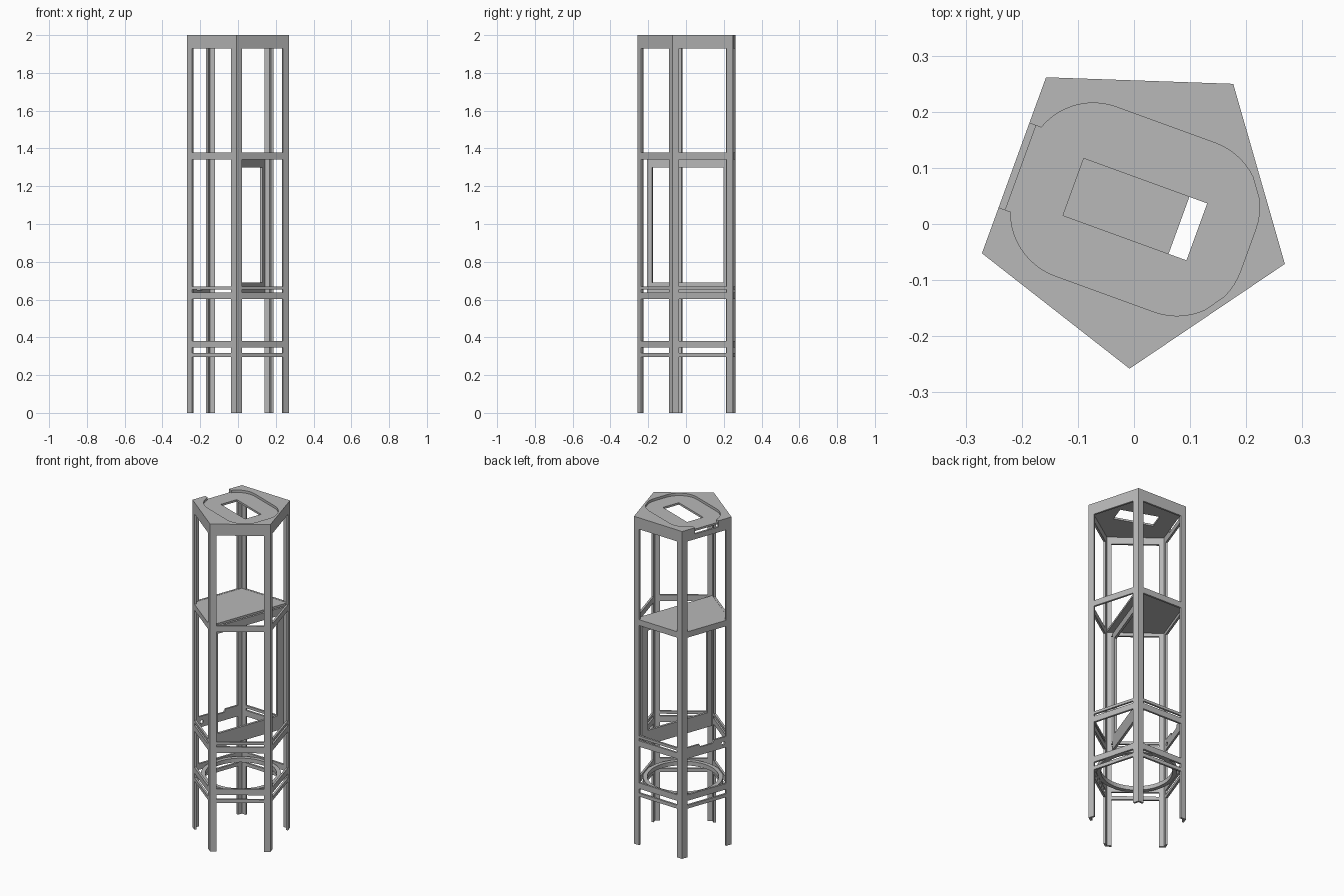
import bpy, bmesh
from math import cos, sin, pi, radians
from mathutils import Vector, Matrix

cube = bpy.data.objects.get("Cube")
if cube:
    bpy.data.objects.remove(cube)

metal = bpy.data.materials.new("grey_metal")
metal.use_nodes = True
GREY = (0.48, 0.48, 0.48, 1)
metal.diffuse_color = GREY
metal.node_tree.nodes["Principled BSDF"].inputs["Base Color"].default_value = GREY

UP = Vector((0, 0, 1))
MID = Vector((0.002, 0.026, 0))
RADIUS, WALL, FLANGE = 0.284, 0.012, 0.036
INNER = 1 - WALL / (RADIUS * cos(pi / 5))     # inner / outer pentagon
corner = [MID + RADIUS * Vector((cos(a), sin(a), 0))
          for a in (radians(-92 + 72 * k) for k in range(5))]
inner = [MID + (p - MID) * INNER for p in corner]
SIDE = (corner[1] - corner[0]).length


def prism(name, pts, lo, hi, frame=Matrix()):
    """Extrude a 2D outline from lo to hi along the frame's third axis."""
    bm = bmesh.new()
    base = bm.faces.new([bm.verts.new((p[0], p[1], lo)) for p in pts])
    top = bmesh.ops.extrude_face_region(bm, geom=[base])["geom"]
    bmesh.ops.translate(bm, vec=(0, 0, hi - lo),
                        verts=[v for v in top if isinstance(v, bmesh.types.BMVert)])
    bm.transform(frame)
    bmesh.ops.recalc_face_normals(bm, faces=bm.faces)
    mesh = bpy.data.meshes.new(name)
    bm.to_mesh(mesh)
    bm.free()
    mesh.materials.append(metal)
    ob = bpy.data.objects.new(name, mesh)
    bpy.context.collection.objects.link(ob)
    return ob


def cut(ob, *cutters):
    """Subtract the cutters, bake the result and drop the cutters."""
    for c in cutters:
        c.hide_render = True
        mod = ob.modifiers.new("cut", "BOOLEAN")
        mod.operation, mod.solver, mod.object = "DIFFERENCE", "EXACT", c
    bpy.context.view_layer.update()
    graph = bpy.context.evaluated_depsgraph_get()
    mesh = bpy.data.meshes.new_from_object(ob.evaluated_get(graph))
    ob.modifiers.clear()
    ob.data = mesh
    for c in cutters:
        bpy.data.objects.remove(c)


def axes(origin, x, y, z):
    m = Matrix((x, y, z)).transposed().to_4x4()
    m.translation = origin
    return m


def wall_frame(p, q):
    """Local axes: along the wall, up, and thickness to the inside."""
    d = (q - p).normalized()
    return axes(p, d, UP, -d.cross(UP))


def rect(x0, x1, y0, y1):
    return [(x0, y0), (x1, y0), (x1, y1), (x0, y1)]


def rounded(hx, hy, r, n=14):
    pts = []
    for k, (sx, sy) in enumerate(((1, 1), (-1, 1), (-1, -1), (1, -1))):
        for i in range(n + 1):
            a = (k + i / n) * pi / 2
            pts.append((sx * (hx - r) + r * cos(a), sy * (hy - r) + r * sin(a)))
    return pts


# deck axes: long side square to the slotted wall
along = (corner[3] - corner[4]).normalized()
deck_frame = axes(MID, along.cross(UP), along, UP)

# corner angle posts
for k, p in enumerate(corner):
    a = (corner[k - 1] - p).normalized()
    b = (corner[(k + 1) % 5] - p).normalized()
    na, nb = a.cross(UP), -b.cross(UP)
    prism(f"post_{k + 1}", [p, p + b * FLANGE, p + b * FLANGE + nb * WALL, inner[k],
                            p + a * FLANGE + na * WALL, p + a * FLANGE], 0, 1.93)

# wall bars and the top band
BARS = {"foot_bar": (0.297, 0.318), "ring_bar": (0.345, 0.381), "lower_bar": (0.602, 0.638),
        "sill_bar": (0.652, 0.668), "platform_bar": (1.342, 1.378)}
for k in range(5):
    j = (k + 1) % 5
    f = wall_frame(corner[k], corner[j])
    for name, (z0, z1) in BARS.items():
        if k == 3 and name in ("lower_bar", "sill_bar"):
            continue
        prism(f"{name}_{k + 1}", rect(FLANGE, SIDE - FLANGE, z0, z1), 0, WALL, f)
    band = prism(f"top_band_{k + 1}", [corner[k], corner[j], inner[j], inner[k]], 1.93, 2)
    if k == 3:
        cut(band, prism("slot", rect(-0.3, -0.2, -0.08, 0.08), 1.962, 2.1, deck_frame))

# notched plank with two holes on the slotted wall
f = wall_frame(corner[3], corner[4])
m = SIDE / 2
plank = prism("notched_plank", [(0.02, 0.602), (SIDE - 0.02, 0.602), (SIDE - 0.02, 0.668),
                                (m + 0.05, 0.668), (m + 0.04, 0.65), (m - 0.04, 0.65),
                                (m - 0.05, 0.668), (0.02, 0.668)], 0.001, WALL, f)
cut(plank, *[prism("hole", [(s + 0.011 * cos(i * pi / 8), 0.632 + 0.011 * sin(i * pi / 8))
                            for i in range(16)], -0.1, 0.1, f) for s in (0.055, SIDE - 0.055)])

# top deck: recessed rounded tray, open to one wall, with a hatch
deck = prism("top_deck", inner, 1.985, 2)
cut(deck, prism("tray", rounded(0.214, 0.16, 0.12), 1.9, 2.1, deck_frame),
    prism("slot", rect(-0.3, -0.2, -0.08, 0.08), 1.9, 2.1, deck_frame))
floor = prism("tray_floor", inner, 1.973, 1.985)
cut(floor, prism("hatch", rect(-0.117, 0.117, -0.054, 0.054), 1.9, 2.1, deck_frame))

# half platform behind the diagonal
prism("half_platform", [inner[k] for k in (0, 2, 3, 4)], 1.363, 1.377)

# upright frame under the platform's diagonal edge
p, q = corner[0], corner[2]
f = wall_frame(p, q)
L = (q - p).length
s0, s1 = 0.08 * L, 0.955 * L
for name, box in {"frame_bottom": (s0, s1, 0.602, 0.69), "frame_top": (s0, s1, 1.3, 1.345),
                  "frame_side_front": (s0, s0 + 0.03, 0.69, 1.3),
                  "frame_side_back": (s1 - 0.04, s1, 0.69, 1.3)}.items():
    prism(name, rect(*box), 0.028, 0.042, f)

# round hoop resting in the lower bars
hoop = prism("hoop", rounded(0.222, 0.222, 0.222), 0.347, 0.372, deck_frame)
cut(hoop, prism("hoop_hole", rounded(0.198, 0.198, 0.198), 0.3, 0.4, deck_frame))
